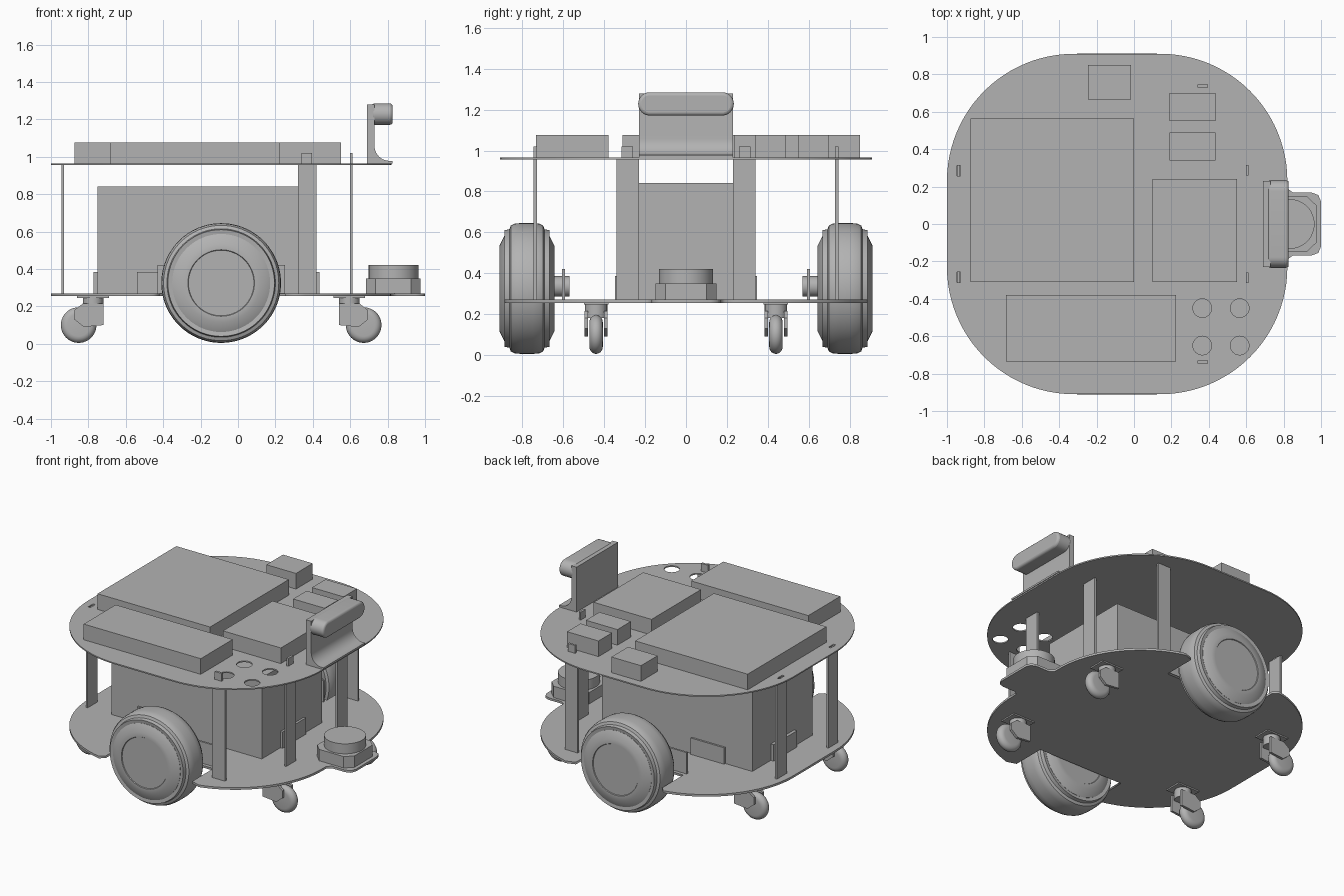
import bpy, bmesh, math
from mathutils import Matrix, Vector

if "Cube" in bpy.data.objects:
    bpy.data.objects.remove(bpy.data.objects["Cube"])

grey = bpy.data.materials.new("plain_grey")
grey.use_nodes = True
COLOUR = (0.45, 0.45, 0.45, 1)
grey.diffuse_color = COLOUR
grey.node_tree.nodes["Principled BSDF"].inputs["Base Color"].default_value = COLOUR
CX = -0.09            # centre of the round deck
BASE, DECK = 0.27, 0.965   # upper faces of the two plates


def add(name, mesh, smooth=False):
    mesh.materials.clear()
    mesh.materials.append(grey)
    ob = bpy.data.objects.new(name, mesh)
    bpy.context.collection.objects.link(ob)
    if smooth:
        bpy.ops.object.select_all(action='DESELECT')
        ob.select_set(True)
        bpy.context.view_layer.objects.active = ob
        bpy.ops.object.shade_smooth_by_angle(angle=math.radians(32))
    return ob


def finish(name, bm, smooth=False):
    bmesh.ops.recalc_face_normals(bm, faces=bm.faces)
    mesh = bpy.data.meshes.new(name)
    bm.to_mesh(mesh)
    bm.free()
    return add(name, mesh, smooth)


def box(name, x, y, z):
    bm = bmesh.new()
    size = Matrix.Diagonal((x[1] - x[0], y[1] - y[0], z[1] - z[0], 1))
    mid = Matrix.Translation((sum(x) / 2, sum(y) / 2, sum(z) / 2))
    bmesh.ops.create_cube(bm, size=1, matrix=mid @ size)
    return finish(name, bm)


def prism(name, pts, axis, lo, hi, smooth=True):
    """Extrude a closed outline along one axis."""
    place = {'x': lambda p, d: (d, p[0], p[1]),
             'y': lambda p, d: (p[0], d, p[1]),
             'z': lambda p, d: (p[0], p[1], d)}[axis]
    bm = bmesh.new()
    face = bm.faces.new([bm.verts.new(place(p, lo)) for p in pts])
    ext = bmesh.ops.extrude_face_region(bm, geom=[face])
    move = Vector(place((0, 0), hi - lo))
    bmesh.ops.translate(bm, vec=move, verts=[v for v in ext["geom"] if isinstance(v, bmesh.types.BMVert)])
    return finish(name, bm, smooth)


def lathe(name, profile, centre, steps=64):
    """Spin (radius, offset) points about an axis along y."""
    bm = bmesh.new()
    vs = [bm.verts.new((r, d, 0)) for r, d in profile]
    es = [bm.edges.new(pair) for pair in zip(vs, vs[1:])]
    bmesh.ops.spin(bm, geom=vs + es, axis=(0, 1, 0), cent=(0, 0, 0), angle=math.tau, steps=steps)
    bmesh.ops.remove_doubles(bm, verts=bm.verts, dist=1e-4)
    bmesh.ops.translate(bm, vec=centre, verts=bm.verts)
    return finish(name, bm, True)


def arc(cx, cy, r, a0, a1, n=24):
    angles = [math.radians(a0 + (a1 - a0) * i / n) for i in range(n + 1)]
    return [(cx + r * math.cos(a), cy + r * math.sin(a)) for a in angles]


def rect(cx, cy, w, h):
    return [(cx - w / 2, cy - h / 2), (cx + w / 2, cy - h / 2),
            (cx + w / 2, cy + h / 2), (cx - w / 2, cy + h / 2)]


def plate(name, outlines, lo, hi):
    """Flat plate whose later outlines are holes."""
    cu = bpy.data.curves.new(name, 'CURVE')
    cu.dimensions, cu.fill_mode, cu.extrude = '2D', 'BOTH', (hi - lo) / 2
    for pts in outlines:
        sp = cu.splines.new('POLY')
        sp.points.add(len(pts) - 1)
        for p, (x, y) in zip(sp.points, pts):
            p.co = (x, y, 0, 1)
        sp.use_cyclic_u = True
    tmp = bpy.data.objects.new(name + "_curve", cu)
    bpy.context.collection.objects.link(tmp)
    graph = bpy.context.evaluated_depsgraph_get()
    mesh = bpy.data.meshes.new_from_object(tmp.evaluated_get(graph))
    bpy.data.objects.remove(tmp)
    mesh.transform(Matrix.Translation((0, 0, (lo + hi) / 2)))
    return add(name, mesh)


# Upper deck with cable holes and rear post slots
R, FLAT = 0.68, 0.23
corners = [(1, 1, 0), (-1, 1, 90), (-1, -1, 180), (1, -1, 270)]
outline = [p for sx, sy, a in corners
           for p in arc(CX + sx * FLAT, sy * FLAT, R, a, a + 90)]
holes = [arc(x, y, 0.05, 0, 345, 23) for x in (0.365, 0.565) for y in (-0.45, -0.65)]
slots = [rect(-0.937, s * 0.285, 0.018, 0.055) for s in (1, -1)]
plate("upper_deck", [outline] + holes + slots, 0.956, DECK)

# Lower deck with sensor tab and wheel notches
half = [(1.0, 0.12), (0.985, 0.155), (0.95, 0.168), (0.85, 0.168), (0.82, 0.19)]
half += [p for p in arc(CX + FLAT, FLAT, R, 0, 90) if p[0] > 0.29]
half += [(0.25, 0.865), (0.25, 0.63), (-0.42, 0.63), (-0.42, 0.865)]
half += [p for p in arc(CX - FLAT, FLAT, R, 90, 180) if p[0] < -0.45]
plate("lower_deck", [half + [(x, -y) for x, y in reversed(half)]], 0.255, BASE)

# Battery and its retaining tiles
box("battery", (-0.75, 0.42), (-0.335, 0.335), (BASE, 0.84))
for x in ((-0.772, -0.75), (0.42, 0.436)):
    box("battery_end_tile", x, (-0.13, 0.13), (BASE, 0.385))
for s in (1, -1):
    box("battery_side_tile", (-0.54, -0.28), sorted((s * 0.335, s * 0.348)), (BASE, 0.385))

# Electronics boxes on the upper deck
for name, x, y in [
        ("main_computer", (-0.875, 0), (-0.31, 0.565)),
        ("power_unit", (-0.685, 0.225), (-0.735, -0.38)),
        ("controller", (0.1, 0.55), (-0.31, 0.24)),
        ("motor_driver_inner", (0.19, 0.435), (0.34, 0.49)),
        ("motor_driver_outer", (0.19, 0.435), (0.55, 0.70)),
        ("converter", (-0.245, -0.015), (0.665, 0.85))]:
    box(name, x, y, (DECK, 1.075))

TYRE = [(0.25, -0.105), (0.285, -0.11), (0.29, -0.086), (0.308, -0.079), (0.317, -0.06),
        (0.32, -0.03)]
HUB = [(0, -0.129), (0.175, -0.129), (0.178, -0.134), (0.21, -0.134), (0.262, -0.108)]
for s in (1, -1):
    # Support posts
    box("side_post", (0.32, 0.42), sorted((s * 0.73, s * 0.745)), (0.255, 0.956))
    box("side_post_tab", (0.34, 0.395), sorted((s * 0.73, s * 0.745)), (0.956, 1.02))
    box("front_post", (0.598, 0.613), sorted((s * 0.23, s * 0.34)), (0.255, 0.956))
    box("front_post_tab", (0.598, 0.613), sorted((s * 0.26, s * 0.315)), (0.956, 1.02))
    box("rear_post", (-0.945, -0.93), sorted((s * 0.23, s * 0.34)), (0.255, 0.956))

    # Drive wheels
    at = (CX, s * 0.778, 0.325)
    lathe("tyre", TYRE + [(r, -d) for r, d in reversed(TYRE)], at, 96)
    lathe("wheel_hub", HUB + [(r, -d) for r, d in reversed(HUB)], at)
    lathe("axle", [(0, -0.04), (0.05, -0.04), (0.05, 0.04), (0, 0.04)], (CX, s * 0.61, 0.335), 32)
    box("motor_bracket", (-0.43, 0.25), sorted((s * 0.592, s * 0.606)), (BASE, 0.42))

    # Casters, mirrored about the deck centre
    for d in (1, -1):
        y = s * 0.44
        rim = [(0.06 + 0.035 * math.cos(a), 0.033 * math.sin(a))
               for a in [math.radians(-90 + 18 * i) for i in range(11)]]
        lathe("caster_wheel", [(0, -0.033)] + rim + [(0, 0.033)], (CX + d * 0.762, y, 0.1), 48)
        px = CX + d * 0.685
        prism("caster_swivel", arc(px, y, 0.055, 0, 345, 23), 'z', 0.18, 0.25)
        box("caster_mount", (px - 0.085, px + 0.085), (y - 0.06, y + 0.06), (0.246, 0.256))
        for k in (1, -1):
            cheek = [(px - d * 0.055, 0.10), (px + d * 0.05, 0.09), (px + d * 0.1, 0.13),
                     (px + d * 0.1, 0.18), (px + d * 0.055, 0.215), (px - d * 0.055, 0.215)]
            prism("caster_fork", cheek, 'y', y + k * 0.04, y + k * 0.057, False)

# Range sensor on the front tab
prism("sensor_base", [(0.685, -0.1), (0.735, -0.148), (0.925, -0.148), (0.975, -0.1),
                      (0.975, 0.1), (0.925, 0.148), (0.735, 0.148), (0.685, 0.1)],
      'z', BASE, 0.35, False)
prism("sensor_drum", arc(0.832, 0, 0.133, 0, 352.5, 47), 'z', 0.35, 0.42)

# Camera stand with curved foot, and pill-shaped camera
stand = [(0.69, DECK), (0.825, DECK), (0.825, 0.978)]
stand += arc(0.81, 1.058, 0.08, 270, 180, 10) + [(0.73, 1.28), (0.69, 1.28)]
prism("camera_stand", stand, 'y', -0.23, 0.23)
pill = arc(0.177, 1.228, 0.057, -90, 90, 16) + arc(-0.177, 1.228, 0.057, 90, 270, 16)
camera = prism("camera_body", pill, 'x', 0.715, 0.827)
bevel = camera.modifiers.new("soft_edges", 'BEVEL')
bevel.width, bevel.segments = 0.015, 3
bevel.limit_method, bevel.angle_limit = 'ANGLE', math.radians(40)
